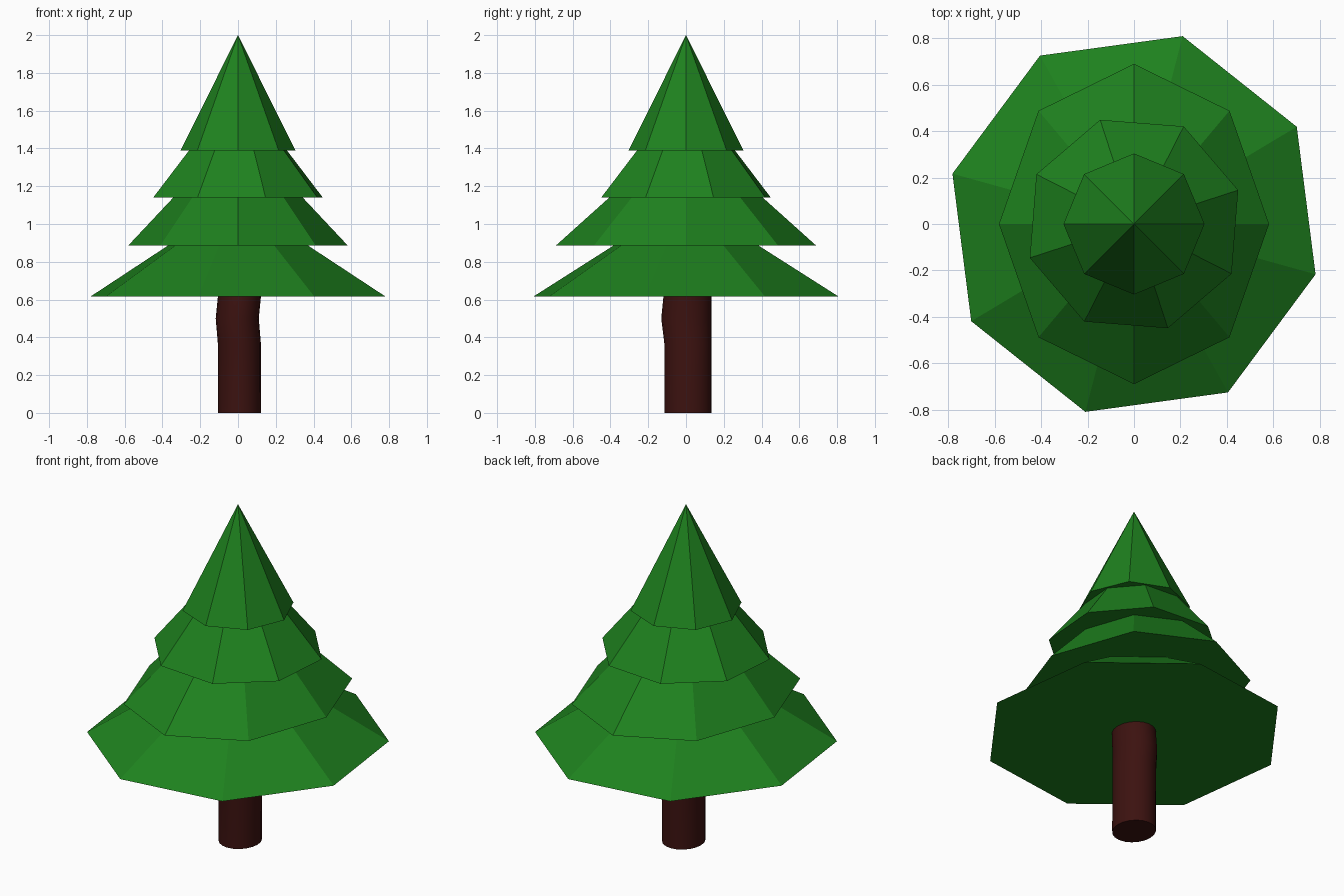
import bpy, bmesh, math

if "Cube" in bpy.data.objects:
    bpy.data.objects.remove(bpy.data.objects["Cube"])


def material(name, color):
    m = bpy.data.materials.new(name)
    m.diffuse_color = color
    m.use_nodes = True
    m.node_tree.nodes["Principled BSDF"].inputs["Base Color"].default_value = m.diffuse_color
    return m


def add_object(name, bm, mat):
    bmesh.ops.recalc_face_normals(bm, faces=bm.faces[:])
    me = bpy.data.meshes.new(name)
    bm.to_mesh(me)
    bm.free()
    me.materials.append(mat)
    ob = bpy.data.objects.new(name, me)
    bpy.context.collection.objects.link(ob)
    return ob


def ring(bm, sides, cx, cy, z, rx, ry, start=0.0):
    angles = [math.radians(start) + math.tau * i / sides for i in range(sides)]
    return [bm.verts.new((cx + rx * math.cos(a), cy + ry * math.sin(a), z)) for a in angles]


green = material("needles", (0.013, 0.22, 0.013, 1))
brown = material("bark", (0.045, 0.006, 0.005, 1))

# Foliage: four stacked eight-sided cones, flat shaded and closed underneath
# name, base z, apex z, x radius, y radius, start angle
tiers = [
    ("foliage_bottom", 0.615, 1.13, 0.81, 0.838, 30),
    ("foliage_lower_middle", 0.885, 1.505, 0.582, 0.69, 0),
    ("foliage_upper_middle", 1.14, 1.73, 0.472, 0.472, 18),
    ("foliage_top", 1.39, 2.0, 0.304, 0.304, 0),
]
for name, z, apex_z, rx, ry, start in tiers:
    bm = bmesh.new()
    base = ring(bm, 8, 0, 0, z, rx, ry, start)
    apex = bm.verts.new((0, 0, apex_z))
    bm.faces.new(base[::-1])
    for i in range(8):
        bm.faces.new((base[i], base[(i + 1) % 8], apex))
    add_object(name, bm, green)

# Trunk: slightly bent smooth column
# z, centre x, centre y, x radius, y radius
sections = [
    (0.0, 0.008, 0.010, 0.114, 0.125),
    (0.37, 0.007, 0.010, 0.114, 0.125),
    (0.50, -0.004, 0.002, 0.114, 0.133),
    (0.62, 0.008, 0.008, 0.114, 0.127),
    (0.70, 0.008, 0.010, 0.114, 0.125),
]
bm = bmesh.new()
sides = 20
rings = [ring(bm, sides, cx, cy, z, rx, ry) for z, cx, cy, rx, ry in sections]
for a, b in zip(rings, rings[1:]):
    for i in range(sides):
        j = (i + 1) % sides
        bm.faces.new((a[i], a[j], b[j], b[i]))
bm.faces.new(rings[0][::-1])
bm.faces.new(rings[-1])
trunk = add_object("trunk", bm, brown)
bpy.context.view_layer.objects.active = trunk
trunk.select_set(True)
bpy.ops.object.shade_smooth_by_angle(angle=math.radians(30))
